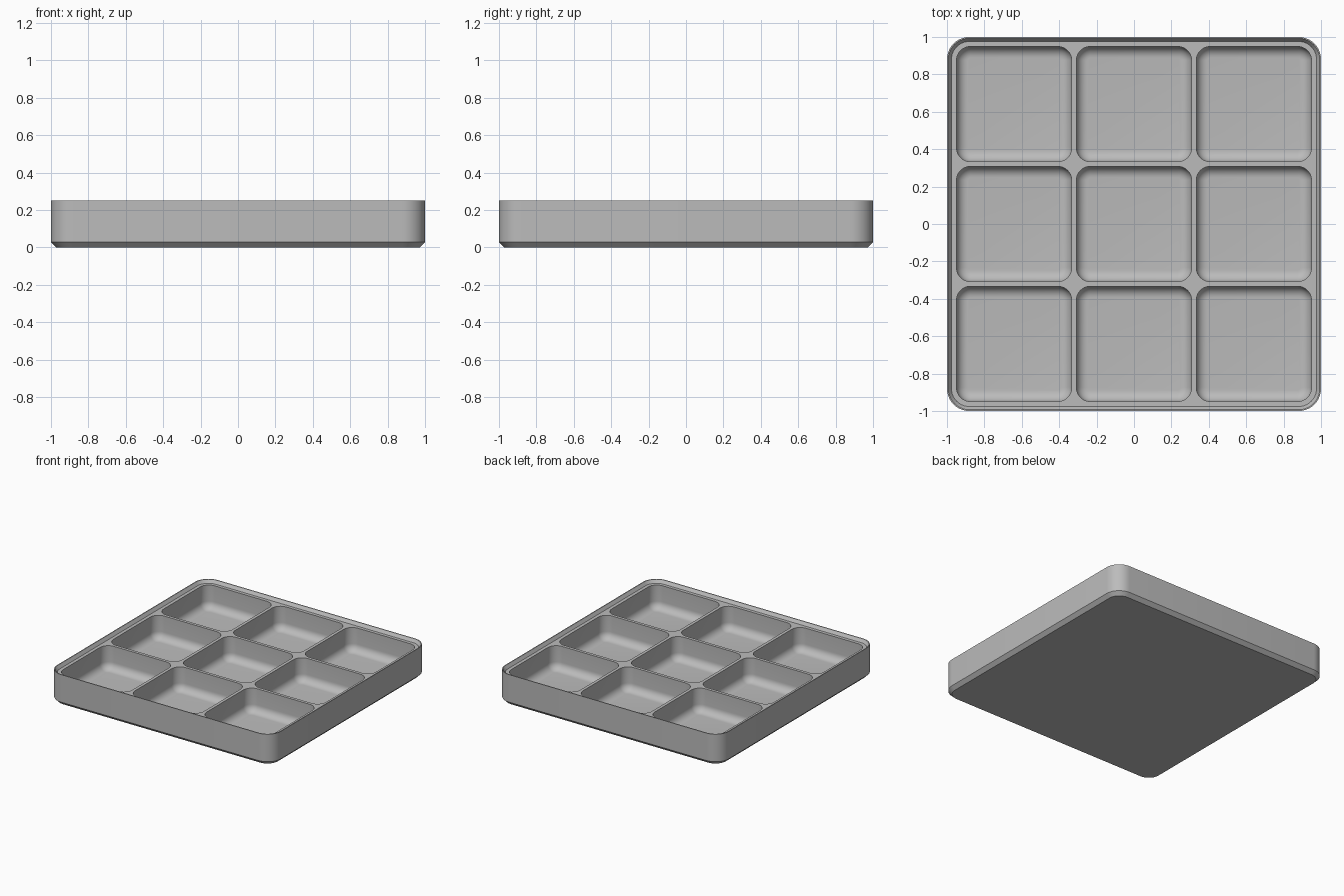
import bpy, bmesh
from math import sin, cos, pi

cube = bpy.data.objects.get("Cube")
if cube:
    bpy.data.objects.remove(cube, do_unlink=True)

grey = bpy.data.materials.new("mid grey")
grey.use_nodes = True
colour = (0.5, 0.5, 0.5, 1)
grey.diffuse_color = colour
grey.node_tree.nodes["Principled BSDF"].inputs["Base Color"].default_value = colour

HEIGHT, CORNER = 0.25, 0.12          # outer shell
BEVEL = 0.028                        # foot chamfer
LEDGE = 0.225                        # height of the divider tops
FLOOR, FILLET = 0.035, 0.06          # pocket bottom
POCKET, PITCH, POCKET_CORNER = 0.308, 0.641, 0.075
STEPS = 10

bm = bmesh.new()


def ring(cx, cy, half, radius, z):
    """Rounded square outline as a loop of vertices."""
    verts = []
    for quarter, (sx, sy) in enumerate([(1, 1), (-1, 1), (-1, -1), (1, -1)]):
        for i in range(STEPS + 1):
            a = (quarter + i / STEPS) * pi / 2
            verts.append(bm.verts.new((cx + sx * (half - radius) + radius * cos(a),
                                       cy + sy * (half - radius) + radius * sin(a), z)))
    return verts


def skin(rings):
    """Bridge consecutive outlines with quads."""
    for low, high in zip(rings, rings[1:]):
        for i in range(len(low)):
            j = (i + 1) % len(low)
            bm.faces.new((low[i], low[j], high[j], high[i]))


def loop_edges(verts):
    return [bm.edges.get((v, verts[i - 1])) for i, v in enumerate(verts)]


# Outer shell: foot chamfer, wall, thin lip and sloped inner rim
profile = [(BEVEL, 0), (0, BEVEL), (0, HEIGHT), (0.007, HEIGHT), (0.024, LEDGE)]
shell = [ring(0, 0, 1 - inset, CORNER - inset, z) for inset, z in profile]
skin(shell)
bm.faces.new(shell[0])
ledge = loop_edges(shell[-1])

# Nine pockets with filleted bottoms
for cx in (-PITCH, 0, PITCH):
    for cy in (-PITCH, 0, PITCH):
        walls = [ring(cx, cy, POCKET, POCKET_CORNER, LEDGE)]
        for k in range(9):
            a = k / 8 * pi / 2
            inset = FILLET * (1 - cos(a))
            walls.append(ring(cx, cy, POCKET - inset, POCKET_CORNER - inset,
                              FLOOR + FILLET * (1 - sin(a))))
        skin(walls)
        bm.faces.new(walls[-1])
        ledge += loop_edges(walls[0])

# Divider tops fill the area between the rim and the pockets
bmesh.ops.triangle_fill(bm, edges=ledge, use_beauty=True, normal=(0, 0, 1))
bmesh.ops.recalc_face_normals(bm, faces=bm.faces)

mesh = bpy.data.meshes.new("compartment_tray")
bm.to_mesh(mesh)
bm.free()
mesh.materials.append(grey)
tray = bpy.data.objects.new("compartment_tray", mesh)
bpy.context.collection.objects.link(tray)
bpy.context.view_layer.objects.active = tray
tray.select_set(True)
bpy.ops.object.shade_smooth_by_angle(angle=pi / 6)
